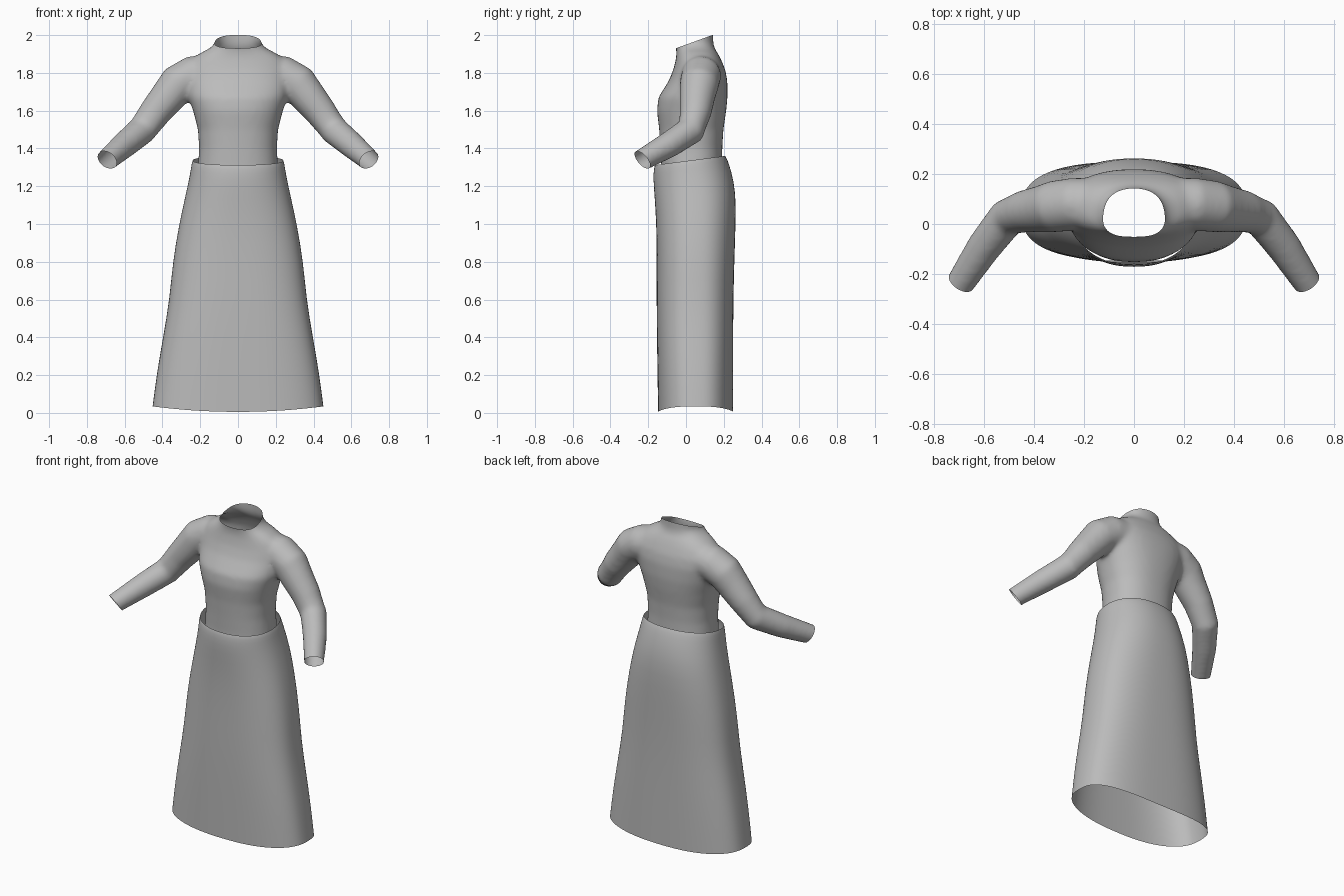
import bpy, bmesh, math
from mathutils import Vector

old = bpy.data.objects.get("Cube")
if old:
    bpy.data.objects.remove(old, do_unlink=True)

grey = bpy.data.materials.new("grey_cloth")
grey.use_nodes = True
COLOUR = (0.5, 0.5, 0.5, 1)
grey.diffuse_color = COLOUR
grey.node_tree.nodes["Principled BSDF"].inputs["Base Color"].default_value = COLOUR


def oval(z, half, front, back, power, count=48):
    """Horizontal superellipse ring."""
    ring = []
    for i in range(count):
        a = 2 * math.pi * i / count
        c, s = math.cos(a), math.sin(a)
        x = half * math.copysign(abs(c) ** (2 / power), c)
        y = (back - front) / 2 * math.copysign(abs(s) ** (2 / power), s)
        ring.append(Vector((x, y + (front + back) / 2, z)))
    return ring


def loft(bm, rings, caps):
    """Join rings with quads, optionally closing both ends."""
    rows = [[bm.verts.new(p) for p in ring] for ring in rings]
    n = len(rows[0])
    for a, b in zip(rows, rows[1:]):
        for i in range(n):
            j = (i + 1) % n
            bm.faces.new((a[i], a[j], b[j], b[i]))
    if caps:
        bm.faces.new(rows[0][::-1])
        bm.faces.new(rows[-1])


def make_object(name, bm):
    bmesh.ops.recalc_face_normals(bm, faces=bm.faces)
    mesh = bpy.data.meshes.new(name)
    bm.to_mesh(mesh)
    bm.free()
    mesh.materials.append(grey)
    for p in mesh.polygons:
        p.use_smooth = True
    ob = bpy.data.objects.new(name, mesh)
    bpy.context.collection.objects.link(ob)
    return ob


# Bodice: height, half width, front y, back y
BODY = [
    (1.20, .220, -.135, .200), (1.30, .212, -.132, .193), (1.40, .206, -.136, .192),
    (1.50, .212, -.142, .198), (1.60, .238, -.154, .213), (1.67, .262, -.146, .220),
    (1.76, .280, -.090, .219), (1.82, .280, -.066, .207), (1.87, .250, -.054, .186),
    (1.905, .200, -.050, .168), (1.93, .150, -.053, .150), (1.96, .120, -.062, .144),
    (2.06, .118, -.072, .142),
]
# Sleeve: centre and radius
ARM = [
    (.12, .09, 1.80, .095), (.24, .08, 1.785, .106), (.32, .07, 1.74, .104),
    (.37, .06, 1.675, .095), (.44, .05, 1.59, .085), (.51, .025, 1.495, .077),
    (.60, -.09, 1.42, .070), (.695, -.235, 1.338, .058), (.77, -.345, 1.275, .056),
]

bm = bmesh.new()
loft(bm, [oval(*row, 2.3) for row in BODY], True)
for side in (1, -1):
    centres = [Vector((side * x, y, z)) for x, y, z, r in ARM]
    rings = []
    for i, c in enumerate(centres):
        ahead = centres[min(i + 1, len(centres) - 1)] - centres[max(i - 1, 0)]
        turn = ahead.to_track_quat('Z', 'Y')
        r = ARM[i][3]
        rings.append([c + turn @ Vector((r * math.cos(a), r * math.sin(a), 0))
                      for a in (2 * math.pi * k / 24 for k in range(24))])
    loft(bm, rings, True)
blank = make_object("bodice_blank", bm)

# Fuse body and sleeves into one soft skin
remesh = blank.modifiers.new("fuse", 'REMESH')
remesh.mode = 'VOXEL'
remesh.voxel_size = 0.013
soften = blank.modifiers.new("soften", 'SMOOTH')
soften.factor = 0.5
soften.iterations = 12
bpy.context.view_layer.update()
skin = bpy.data.meshes.new_from_object(
    blank.evaluated_get(bpy.context.evaluated_depsgraph_get()))
bm = bmesh.new()
bm.from_mesh(skin)
bpy.data.objects.remove(blank, do_unlink=True)

# Open the cuffs, neck and waist
CUTS = [
    ((.695, -.228, 1.338), (.45, -.68, -.58)),
    ((-.695, -.228, 1.338), (-.45, -.68, -.58)),
    ((0, -.06, 1.928), (0, -.34, .94)),
    ((0, 0, 1.27), (0, 0, -1)),
]
for point, normal in CUTS:
    bmesh.ops.bisect_plane(bm, geom=bm.verts[:] + bm.edges[:] + bm.faces[:],
                           plane_co=point, plane_no=normal, clear_outer=True)
make_object("bodice_with_sleeves", bm)

# Skirt: height, half width, front y, back y, squareness
SKIRT = [
    (.005, .453, -.148, .250, 2.7), (.20, .430, -.151, .250, 2.7),
    (.40, .397, -.154, .250, 2.7), (.60, .363, -.156, .251, 2.6),
    (.80, .346, -.155, .256, 2.5), (1.0, .312, -.157, .263, 2.4),
    (1.15, .278, -.166, .265, 2.3), (1.26, .254, -.174, .240, 2.2),
    (1.32, .246, -.170, .218, 2.2), (1.336, .240, -.164, .208, 2.2),
]
bm = bmesh.new()
rings = [oval(*row) for row in SKIRT]
for ring in rings:
    for p in ring:
        # Hem rises at the sides, waistband tilts up at the back
        hem = max(0, 1 - p.z / .4)
        waist = max(0, (p.z - 1.0) / .336)
        p.z += hem * .03 * (p.x / .453) ** 2 + waist * .13 * (p.y - .02)
loft(bm, rings, False)
skirt = make_object("skirt", bm)
smooth = skirt.modifiers.new("smooth", 'SUBSURF')
smooth.levels = smooth.render_levels = 1
